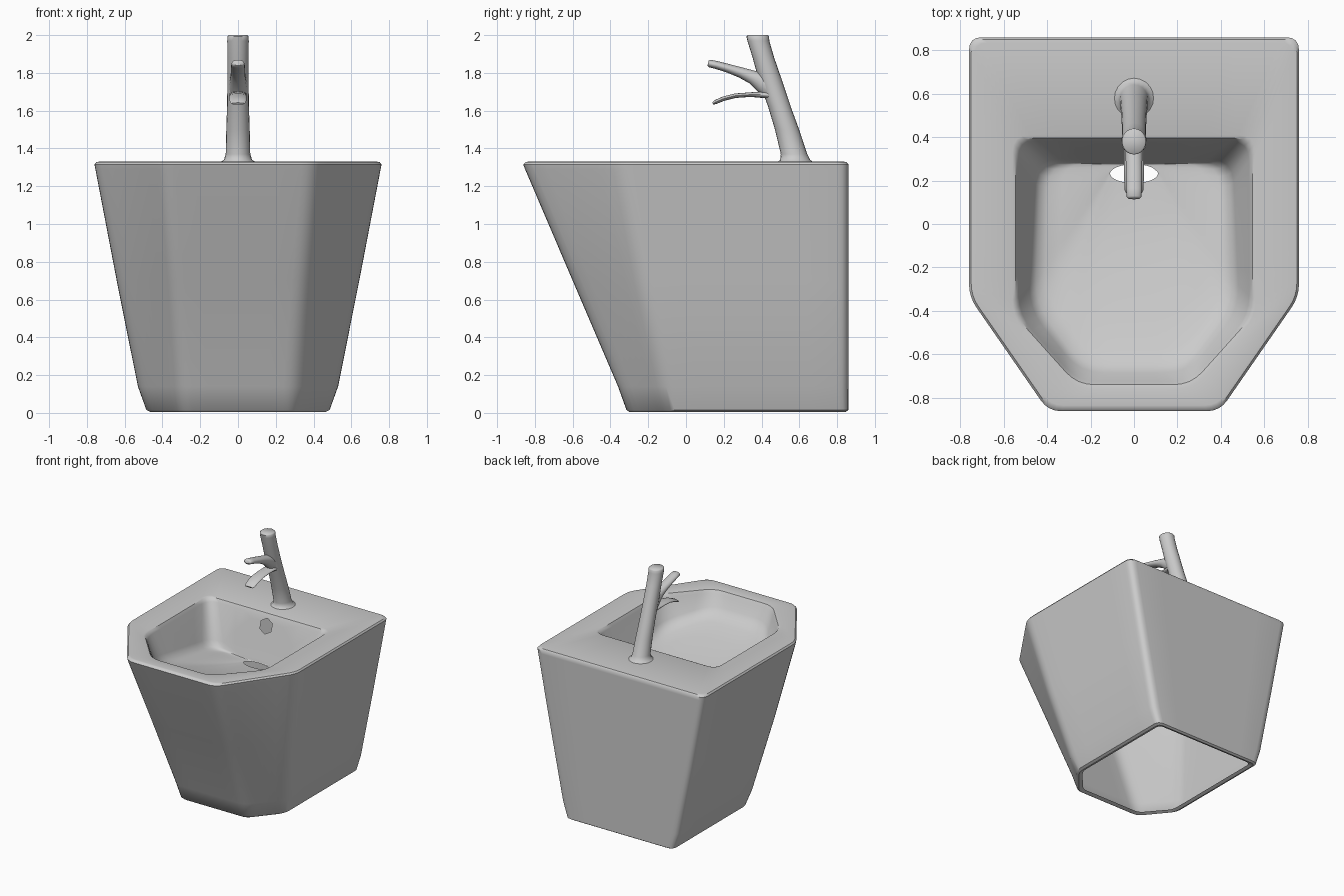
import bpy, bmesh, math
from mathutils import Vector

if "Cube" in bpy.data.objects:
    bpy.data.objects.remove(bpy.data.objects["Cube"])

ceramic = bpy.data.materials.new("light grey ceramic")
ceramic.diffuse_color = (0.6, 0.6, 0.6, 1)
ceramic.use_nodes = True
ceramic.node_tree.nodes["Principled BSDF"].inputs["Base Color"].default_value = ceramic.diffuse_color

K, M = 5, 5          # points per rounded corner, extra points per edge
N = 6 * (K + M)


def finish(name, bm, angle=40):
    me = bpy.data.meshes.new(name)
    bm.to_mesh(me)
    bm.free()
    me.materials.append(ceramic)
    me.shade_smooth()
    me.set_sharp_from_angle(angle=math.radians(angle))
    bpy.context.collection.objects.link(bpy.data.objects.new(name, me))


def hexring(half, r):
    """Rounded six-corner outline from its right half: back, side, front corner."""
    c = [Vector(p) for p in half]
    c += [Vector((-p.x, p.y, p.z)) for p in reversed(c)]
    arcs = []
    for i, p in enumerate(c):
        a = p + (c[i - 1] - p).normalized() * r
        b = p + (c[(i + 1) % 6] - p).normalized() * r
        ts = [k / (K - 1) for k in range(K)]
        arcs.append([a * (1 - t) ** 2 + p * 2 * t * (1 - t) + b * t * t for t in ts])
    ring = []
    for i, arc in enumerate(arcs):
        nxt = arcs[(i + 1) % 6][0]
        ring += arc + [arc[-1].lerp(nxt, j / (M + 1)) for j in range(1, M + 1)]
    return ring


def loft(bm, rings):
    rows = [[bm.verts.new(p) for p in ring] for ring in rings]
    for a, b in zip(rows, rows[1:]):
        n = len(a)
        for i in range(n):
            j = (i + 1) % n
            bm.faces.new((a[i], a[j], b[j], b[i]))
    return rows


def level(z, back, xb, ys, xf, yf, r):
    return hexring([(xb, back, z), (xb, ys, z), (xf, yf, z)], r)


# Body: open foot, tapered walls, flat rim, sloping bowl down to the open drain
rings = [
    level(0.015, 0.82, 0.44, -0.07, 0.27, -0.27, 0.04),
    level(0.005, 0.845, 0.465, -0.08, 0.285, -0.30, 0.04),
    level(0.015, 0.86, 0.485, -0.085, 0.29, -0.315, 0.05),
    level(0.14, 0.86, 0.53, -0.11, 0.30, -0.36, 0.06),
    level(0.70, 0.86, 0.642, -0.23, 0.345, -0.60, 0.06),
    level(1.29, 0.86, 0.755, -0.335, 0.395, -0.852, 0.06),
    level(1.315, 0.86, 0.76, -0.335, 0.395, -0.862, 0.06),
    level(1.328, 0.85, 0.75, -0.332, 0.39, -0.85, 0.06),
    level(1.33, 0.835, 0.735, -0.33, 0.385, -0.835, 0.06),
    level(1.33, 0.41, 0.56, -0.43, 0.27, -0.76, 0.08),
    level(1.325, 0.395, 0.545, -0.425, 0.262, -0.74, 0.08),
    level(1.30, 0.382, 0.53, -0.42, 0.258, -0.725, 0.09),
]
floor = [hexring([(0.455, 0.30, 1.04), (0.485, -0.39, 1.14), (0.25, -0.685, 1.22)], 0.11),
         hexring([(0.43, 0.285, 0.995), (0.455, -0.36, 1.095), (0.245, -0.65, 1.18)], 0.11),
         hexring([(0.39, 0.28, 0.98), (0.41, -0.32, 1.07), (0.225, -0.58, 1.145)], 0.11)]
rings += floor
centre = 2 * (K + M) + K - 1 + (M + 1) / 2
drain = []
for i in range(N):
    a = -math.pi / 2 - (i - centre) * 2 * math.pi / N
    drain.append(Vector((0.11 * math.cos(a), 0.232 + 0.043 * math.sin(a), 0.965)))
for t in (0.2, 0.4, 0.6, 0.8, 1.0):
    ring = []
    for p, q in zip(floor[-1], drain):
        v = p.lerp(q, t)
        v.z = q.z + (p.z - q.z) * (1 - t) ** 1.4
        ring.append(v)
    rings.append(ring)
bm = bmesh.new()
loft(bm, rings)

# Overflow opening: six-sided hole cut in the back wall of the bowl
hole = Vector((0, 0.365, 1.235))


def near_hole(f):
    c = f.calc_center_median()
    return abs(c.x) < 0.3 and 0.285 < c.y < 0.385 and 1.03 < c.z < 1.305


dirs = [Vector((math.cos(i * math.pi / 3), 0, math.sin(i * math.pi / 3))) for i in range(6)]
for d in dirs:
    fs = [f for f in bm.faces if near_hole(f)]
    geom = fs + list({e for f in fs for e in f.edges}) + list({v for f in fs for v in f.verts})
    bmesh.ops.bisect_plane(bm, geom=geom, plane_co=hole + d * 0.05, plane_no=d)
gone = [f for f in bm.faces if near_hole(f)
        and all((f.calc_center_median() - hole).dot(d) < 0.05 for d in dirs)]
bmesh.ops.delete(bm, geom=gone, context='FACES')
bmesh.ops.recalc_face_normals(bm, faces=bm.faces)
finish("basin_body", bm)


def tube(name, path, horizontal=False, n=20):
    """Sweep ellipses along (y, z, half width, half thickness) points."""
    rings = []
    for i, (y, z, rx, rt) in enumerate(path):
        a, b = path[max(i - 1, 0)], path[min(i + 1, len(path) - 1)]
        t = Vector((0, b[0] - a[0], b[1] - a[1])).normalized()
        side = Vector((0, 1, 0)) if horizontal else Vector((0, -t.z, t.y))
        rings.append([Vector((rx * math.cos(k * math.tau / n), y, z))
                      + side * rt * math.sin(k * math.tau / n) for k in range(n)])
    bm = bmesh.new()
    rows = loft(bm, rings)
    bm.faces.new(rows[0])
    bm.faces.new(rows[-1])
    bmesh.ops.recalc_face_normals(bm, faces=bm.faces)
    finish(name, bm, 50)


# Tap: leaning trunk with two branch-like arms
tube("tap_stem", [(0.58, 1.325, 0.10, 0.10), (0.578, 1.338, 0.075, 0.08),
                  (0.572, 1.37, 0.065, 0.07), (0.535, 1.50, 0.062, 0.064),
                  (0.495, 1.62, 0.058, 0.06), (0.45, 1.75, 0.056, 0.062),
                  (0.41, 1.88, 0.056, 0.057), (0.383, 1.97, 0.057, 0.058),
                  (0.38, 1.993, 0.056, 0.06), (0.38, 2.0, 0.05, 0.054)], True)
tube("tap_spout", [(0.46, 1.72, 0.05, 0.07), (0.40, 1.752, 0.045, 0.052),
                   (0.35, 1.778, 0.04, 0.036), (0.29, 1.802, 0.038, 0.028),
                   (0.22, 1.825, 0.037, 0.023), (0.16, 1.842, 0.036, 0.021),
                   (0.125, 1.85, 0.034, 0.02), (0.117, 1.852, 0.026, 0.013)])
tube("tap_lever", [(0.47, 1.68, 0.05, 0.03), (0.42, 1.684, 0.046, 0.018),
                   (0.34, 1.685, 0.045, 0.012), (0.26, 1.679, 0.045, 0.012),
                   (0.20, 1.664, 0.045, 0.012), (0.155, 1.645, 0.043, 0.011),
                   (0.142, 1.637, 0.036, 0.006)])
